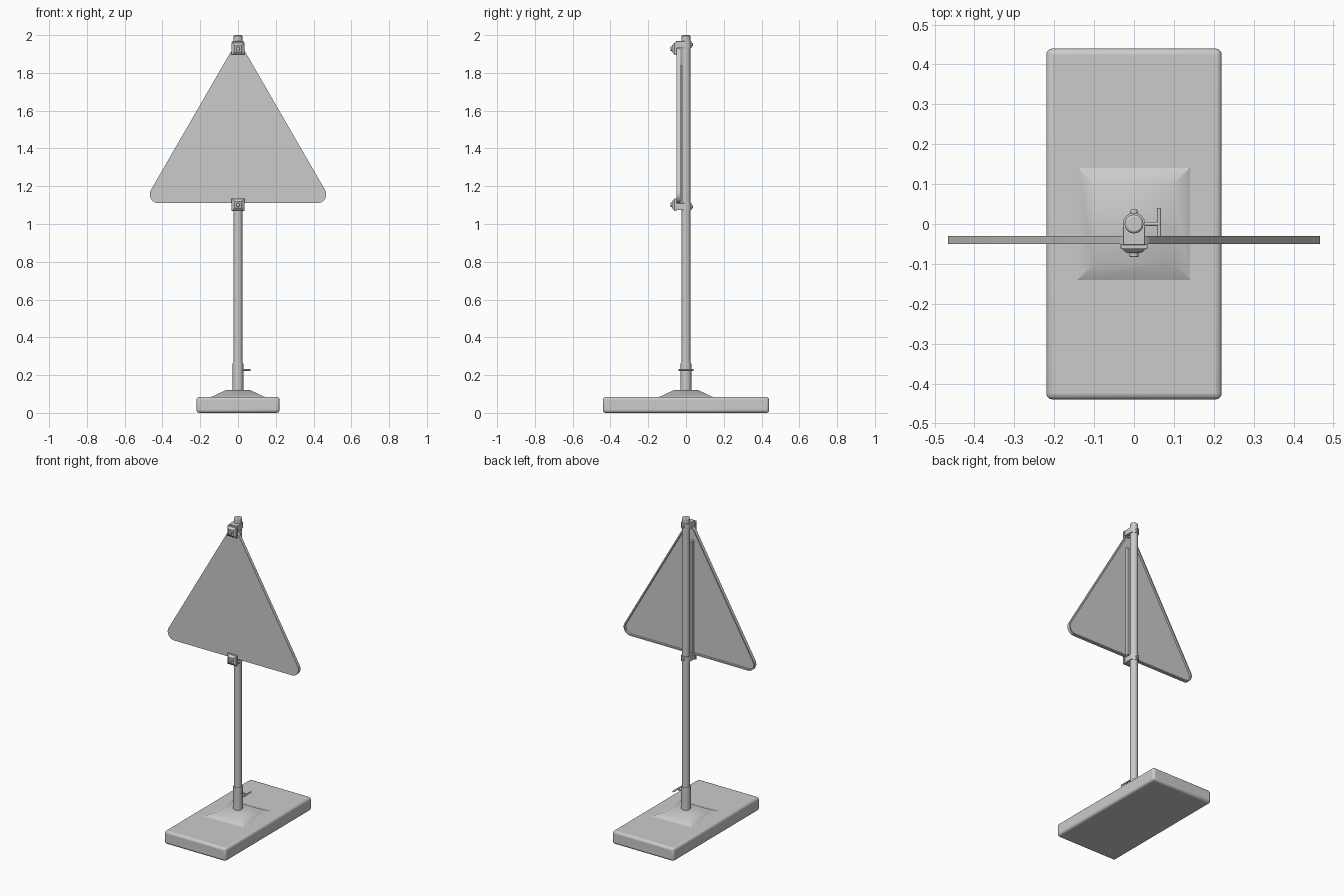
import bpy, bmesh
from math import cos, sin, radians, pi
from mathutils import Matrix

if "Cube" in bpy.data.objects:
    bpy.data.objects.remove(bpy.data.objects["Cube"])


def finish(name, bm, bevel=0, segments=2, smooth=True):
    bmesh.ops.recalc_face_normals(bm, faces=bm.faces)
    me = bpy.data.meshes.new(name)
    bm.to_mesh(me)
    bm.free()
    ob = bpy.data.objects.new(name, me)
    bpy.context.collection.objects.link(ob)
    if bevel:
        m = ob.modifiers.new("bevel", 'BEVEL')
        m.width, m.segments, m.limit_method = bevel, segments, 'ANGLE'
    if smooth:
        bpy.ops.object.select_all(action='DESELECT')
        ob.select_set(True)
        bpy.context.view_layer.objects.active = ob
        bpy.ops.object.shade_smooth_by_angle(angle=radians(35))
    return ob


def box(name, lo, hi, bevel=0, segments=2):
    bm = bmesh.new()
    bmesh.ops.create_cube(bm, size=1)
    for v in bm.verts:
        v.co = [(a + b) / 2 + c * (b - a) for a, b, c in zip(lo, hi, v.co)]
    return finish(name, bm, bevel, segments)


def rod(name, radius, start, length, axis='Z', sides=32, bevel=0):
    bm = bmesh.new()
    rot = {'Z': Matrix(), 'Y': Matrix.Rotation(-pi / 2, 4, 'X'),
           'X': Matrix.Rotation(pi / 2, 4, 'Y')}[axis]
    bmesh.ops.create_cone(bm, cap_ends=True, segments=sides, radius1=radius,
                          radius2=radius, depth=length,
                          matrix=Matrix.Translation(start) @ rot
                          @ Matrix.Translation((0, 0, length / 2)))
    return finish(name, bm, bevel)


def loft(name, rings, closed=False):
    # skin between rings of points; cap the ends or join last ring to first
    bm = bmesh.new()
    loops = [[bm.verts.new(p) for p in r] for r in rings]
    n = len(loops[0])
    pairs = list(zip(loops, loops[1:])) + ([(loops[-1], loops[0])] if closed else [])
    for a, b in pairs:
        for i in range(n):
            j = (i + 1) % n
            bm.faces.new((a[i], a[j], b[j], b[i]))
    if not closed:
        bm.faces.new(loops[0])
        bm.faces.new(loops[-1])
    return finish(name, bm)


def square(h, z):
    return [(-h, -h, z), (h, -h, z), (h, h, z), (-h, h, z)]


# weighted foot, raised pedestal, post and socket
box("base", (-0.22, -0.44, 0), (0.22, 0.44, 0.085), 0.015, 3)
loft("pedestal", [square(0.14, 0.08), square(0.14, 0.085), square(0.1, 0.104),
                  square(0.065, 0.12)])
rod("socket", 0.028, (0, 0, 0.11), 0.155, bevel=0.003)
rod("post", 0.0235, (0, 0, 0.11), 1.89, bevel=0.006)

# locking screw with its T handle
rod("lock_screw", 0.005, (0.02, 0, 0.227), 0.045, 'X', 12)
rod("lock_handle", 0.005, (0.063, -0.04, 0.227), 0.08, 'Y', 12)


# rounded triangular sign: a shallow pan, open at the back
def triangle(r, y):
    pts = []
    for cx, cz, a0 in ((-0.42, 1.157, 150), (0.42, 1.157, 270), (0, 1.884, 30)):
        for k in range(11):
            a = radians(a0 + 12 * k)
            pts.append((cx + r * cos(a), y, cz + r * sin(a)))
    return pts


loft("sign_panel", [triangle(0.039, -0.043), triangle(0.039, -0.030),
                    triangle(0.047, -0.030), triangle(0.047, -0.050)])

# stiffening rail on the back of the sign
box("sign_rail", (-0.028, -0.044, 1.12), (0.028, -0.022, 1.84))

# clamps gripping the top and bottom edges of the sign (up = +1 / -1)
for label, edge, bolt_z, up in (("top", 1.931, 1.928, 1), ("bottom", 1.110, 1.102, -1)):
    z = sorted((edge, edge + 0.037 * up))
    box(label + "_clamp_arm", (-0.028, -0.053, z[0]), (0.028, 0, z[1]), 0.002)
    mid = sum(z) / 2
    rod(label + "_clamp_band", 0.028, (0, 0, z[0]), z[1] - z[0])
    box(label + "_clamp_plate", (-0.034, -0.062, bolt_z - 0.034),
        (0.034, -0.050, bolt_z + 0.034), 0.002)
    # tapered boss in front of the plate
    loft(label + "_clamp_boss",
         [[(x, y, bolt_z + dz) for x, _, dz in [(p[0], 0, p[1]) for p in square(h, 0)]]
          for h, y in ((0.032, -0.061), (0.018, -0.073))])
    rod(label + "_front_bolt", 0.011, (0, -0.083, bolt_z), 0.015, 'Y', 16, 0.002)
    rod(label + "_rear_bolt", 0.009, (0, 0.02, mid), 0.016, 'Y', 16, 0.002)
